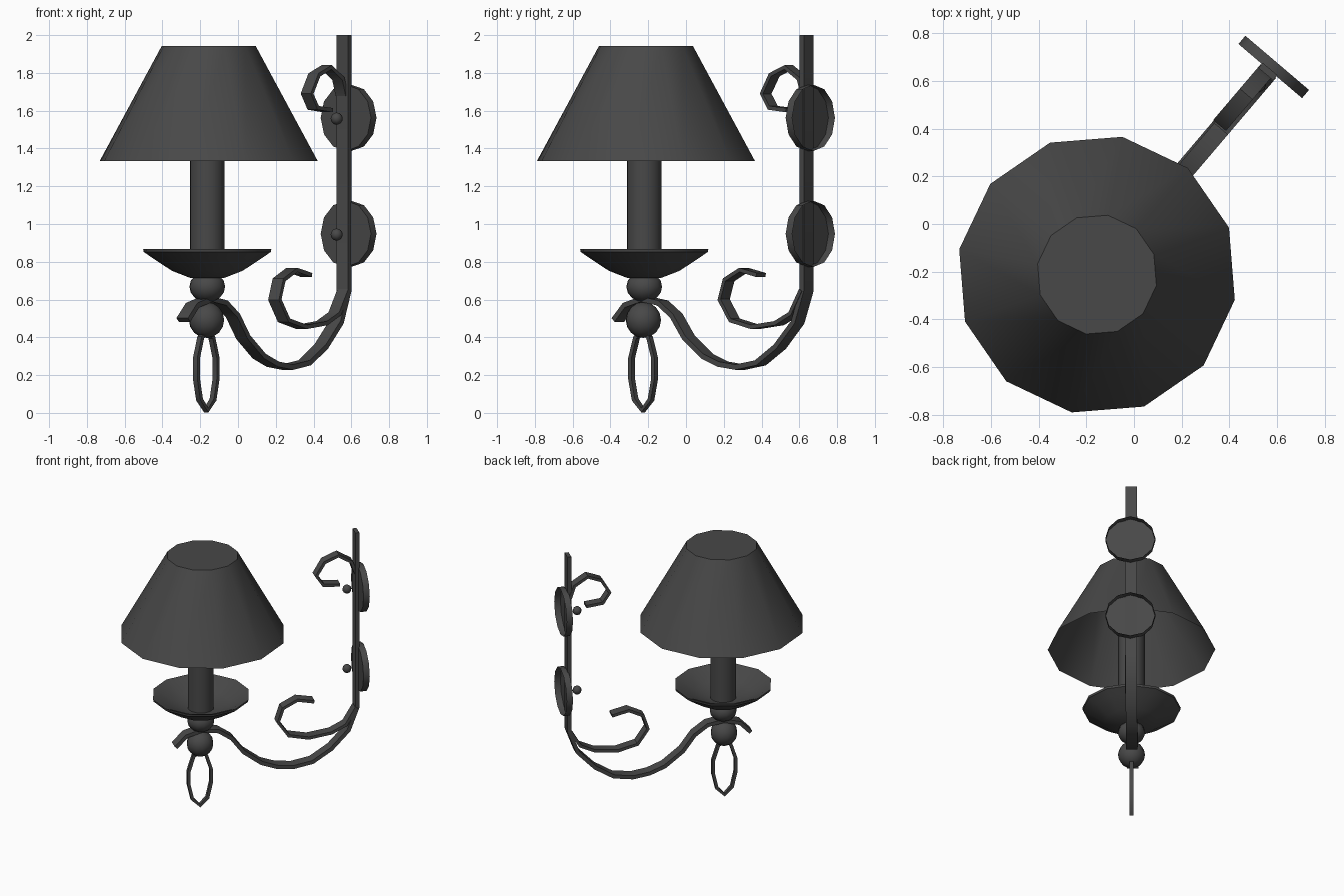
import bpy, bmesh, math
from mathutils import Matrix, Vector

if "Cube" in bpy.data.objects:
    bpy.data.objects.remove(bpy.data.objects["Cube"])

# Lamp frame: local x runs from the lamp axis toward the wall
FRAME = Matrix.Translation((-0.155, -0.212, 0)) @ Matrix.Rotation(math.radians(49.6), 4, 'Z')
AXIS = -0.012

# Dark wrought iron
IRON = bpy.data.materials.new("dark_iron")
IRON.diffuse_color = (0.065, 0.065, 0.065, 1)
IRON.use_nodes = True
IRON.node_tree.nodes["Principled BSDF"].inputs["Base Color"].default_value = IRON.diffuse_color


def finish(name, bm, smooth=40, fix=True):
    if fix:
        bmesh.ops.recalc_face_normals(bm, faces=bm.faces)
    me = bpy.data.meshes.new(name)
    bm.to_mesh(me)
    bm.free()
    me.materials.append(IRON)
    ob = bpy.data.objects.new(name, me)
    bpy.context.collection.objects.link(ob)
    ob.matrix_world = FRAME
    bpy.ops.object.select_all(action='DESELECT')
    bpy.context.view_layer.objects.active = ob
    ob.select_set(True)
    bpy.ops.object.shade_smooth_by_angle(angle=math.radians(smooth))
    return ob


def lathe(name, profile, x=AXIS, n=12):
    """Surface of revolution; radius 0 ends become poles."""
    bm = bmesh.new()
    rings = []
    for r, z in profile:
        if r == 0:
            rings.append([bm.verts.new((x, 0, z))] * n)
        else:
            rings.append([bm.verts.new((x + r * math.cos(k * math.tau / n),
                                        r * math.sin(k * math.tau / n), z)) for k in range(n)])
    for a, b in zip(rings, rings[1:]):
        for k in range(n):
            j = (k + 1) % n
            bm.faces.new(list(dict.fromkeys((a[k], a[j], b[j], b[k]))))
    return finish(name, bm)


def ball(name, x, z, r, squash=1, seg=12):
    bm = bmesh.new()
    bmesh.ops.create_uvsphere(bm, u_segments=seg, v_segments=8, radius=r)
    bmesh.ops.scale(bm, vec=(1, 1, squash), verts=bm.verts)
    bmesh.ops.translate(bm, vec=(x, 0, z), verts=bm.verts)
    return finish(name, bm, 50)


def ribbon(name, pts, w, t, closed=False, side=0.0):
    """Flat strip following a path in the local xz plane."""
    bm = bmesh.new()
    p = [Vector(q) for q in pts]
    n = len(p)
    secs = []
    for i in range(n):
        a = p[i - 1] if (i or closed) else p[i]
        b = p[(i + 1) % n] if (i < n - 1 or closed) else p[i]
        d = (b - a).normalized()
        nrm = Vector((-d.y, d.x)) * t / 2
        secs.append([bm.verts.new((p[i].x + s * nrm.x, side + v * w / 2, p[i].y + s * nrm.y))
                     for s, v in ((1, 1), (1, -1), (-1, -1), (-1, 1))])
    for i in range(n if closed else n - 1):
        a, b = secs[i], secs[(i + 1) % n]
        for k in range(4):
            j = (k + 1) % 4
            bm.faces.new((a[k], a[j], b[j], b[k]))
    if not closed:
        bm.faces.new(secs[0])
        bm.faces.new(secs[-1])
    return finish(name, bm)


# Shade (open underneath), candle and drip dish
lathe("lamp_shade", [(0.587, 1.333), (0.253, 1.942), (0, 1.942)], 0)
lathe("candle_tube", [(0, 0.75), (0.093, 0.75), (0.093, 1.5), (0, 1.5)])
lathe("drip_dish", [(0, 0.714), (0.09, 0.714), (0.19, 0.752), (0.295, 0.82), (0.342, 0.852),
                    (0.345, 0.868), (0.31, 0.857), (0.21, 0.8), (0.09, 0.765), (0, 0.765)])

# Turned balls below the dish
ball("upper_ball", AXIS, 0.668, 0.096, 0.85)
ball("lower_ball", AXIS - 0.006, 0.492, 0.095)

# Wall bar that sweeps into the S-shaped arm
ribbon("wall_bar_and_arm", [
    (1.112, 2.0), (1.112, 0.645), (1.05, 0.48), (0.925, 0.35), (0.79, 0.265), (0.65, 0.242),
    (0.53, 0.258), (0.42, 0.3), (0.29, 0.4), (0.205, 0.515), (0.11, 0.582), (-0.01, 0.602),
    (-0.125, 0.57), (-0.2, 0.492)], 0.08, 0.028, side=0.006)

# Decorative scrolls
ribbon("lower_scroll", [
    (1.105, 0.65), (1.03, 0.525), (0.925, 0.475), (0.76, 0.455), (0.615, 0.49), (0.54, 0.6),
    (0.575, 0.705), (0.68, 0.757), (0.8, 0.73)], 0.075, 0.022)
ribbon("upper_scroll", [
    (1.105, 1.68), (1.075, 1.77), (0.98, 1.83), (0.88, 1.79), (0.82, 1.69), (0.87, 1.615),
    (0.99, 1.603)], 0.07, 0.022, side=0.014)

# Hanging pull loop
half = [(0.045, 0.4), (0.08, 0.29), (0.08, 0.18), (0.055, 0.07)]
loop = half + [(0, 0.014)] + [(-x, z) for x, z in reversed(half)] + [(0, 0.425)]
ribbon("pull_loop", [(x - 0.02, z) for x, z in loop], 0.03, 0.022, True)

# Wall discs, hollow on the wall side, with their bolt heads
for i, z in enumerate((0.948, 1.562)):
    bm = bmesh.new()
    rings = [[bm.verts.new((x, 0.175 * math.sin(k * math.tau / 12),
                            z + 0.175 * math.cos(k * math.tau / 12))) for k in range(12)]
             for x in (1.12, 1.165)]
    bm.faces.new(rings[0])
    for k in range(12):
        j = (k + 1) % 12
        bm.faces.new((rings[0][k], rings[0][j], rings[1][j], rings[1][k]))
    finish(f"wall_disc_{i + 1}", bm)
    ball(f"bolt_head_{i + 1}", 1.045, z - 0.004, 0.032, 1, 8)
